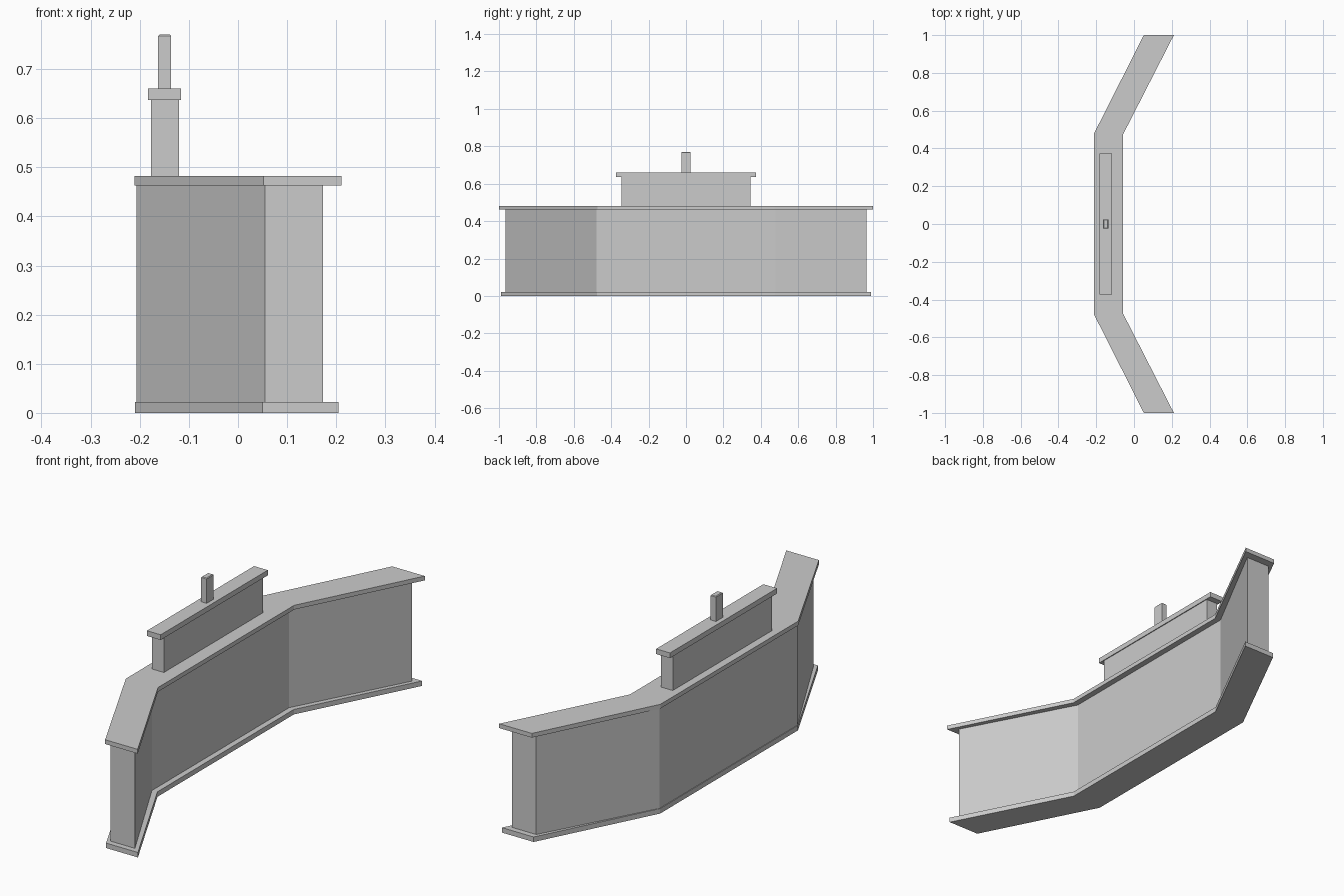
import bpy, bmesh

if "Cube" in bpy.data.objects:
    bpy.data.objects.remove(bpy.data.objects["Cube"])

def mesh_object(name, bm):
    bmesh.ops.recalc_face_normals(bm, faces=bm.faces)
    mesh = bpy.data.meshes.new(name)
    bm.to_mesh(mesh)
    bm.free()
    obj = bpy.data.objects.new(name, mesh)
    bpy.context.collection.objects.link(obj)
    return obj

def bent_prism(name, outer, inner, z0, z1):
    """Extrude a bent strip; outer/inner are (corner, end) points at +y, mirrored to -y."""
    half = [outer[0], outer[1], inner[1], inner[0]]
    mirrored = [(x, -y) for x, y in reversed(half)]
    bm = bmesh.new()
    face = bm.faces.new([bm.verts.new((x, y, z0)) for x, y in half + mirrored])
    geom = bmesh.ops.extrude_face_region(bm, geom=[face])["geom"]
    top = [g for g in geom if isinstance(g, bmesh.types.BMVert)]
    bmesh.ops.translate(bm, verts=top, vec=(0, 0, z1 - z0))
    return mesh_object(name, bm)

def box(name, x0, x1, half_y, z0, z1):
    bm = bmesh.new()
    bmesh.ops.create_cube(bm, size=1)
    bmesh.ops.scale(bm, verts=bm.verts, vec=(x1 - x0, 2 * half_y, z1 - z0))
    bmesh.ops.translate(bm, verts=bm.verts, vec=((x0 + x1) / 2, 0, (z0 + z1) / 2))
    return mesh_object(name, bm)

# Bent main body with base and top slabs
bent_prism("base_slab", [(-0.21, 0.48), (0.05, 0.99)],
           [(-0.06, 0.475), (0.205, 0.99)], 0, 0.022)
bent_prism("main_wall", [(-0.207, 0.48), (0.055, 0.965)],
           [(-0.085, 0.478), (0.173, 0.965)], 0.022, 0.463)
bent_prism("top_slab", [(-0.211, 0.48), (0.052, 1.0)],
           [(-0.058, 0.474), (0.211, 1.0)], 0.463, 0.482)

# Raised upper block with its cap
box("upper_block", -0.177, -0.12, 0.345, 0.482, 0.637)
box("upper_cap", -0.183, -0.116, 0.373, 0.637, 0.66)

# Small post with softened top edges
post = box("top_post", -0.163, -0.136, 0.024, 0.66, 0.77)
bm = bmesh.new()
bm.from_mesh(post.data)
rim = [e for e in bm.edges if all(v.co.z > 0.76 for v in e.verts)]
bmesh.ops.bevel(bm, geom=rim, offset=0.003, segments=1, affect='EDGES')
bm.to_mesh(post.data)
bm.free()
